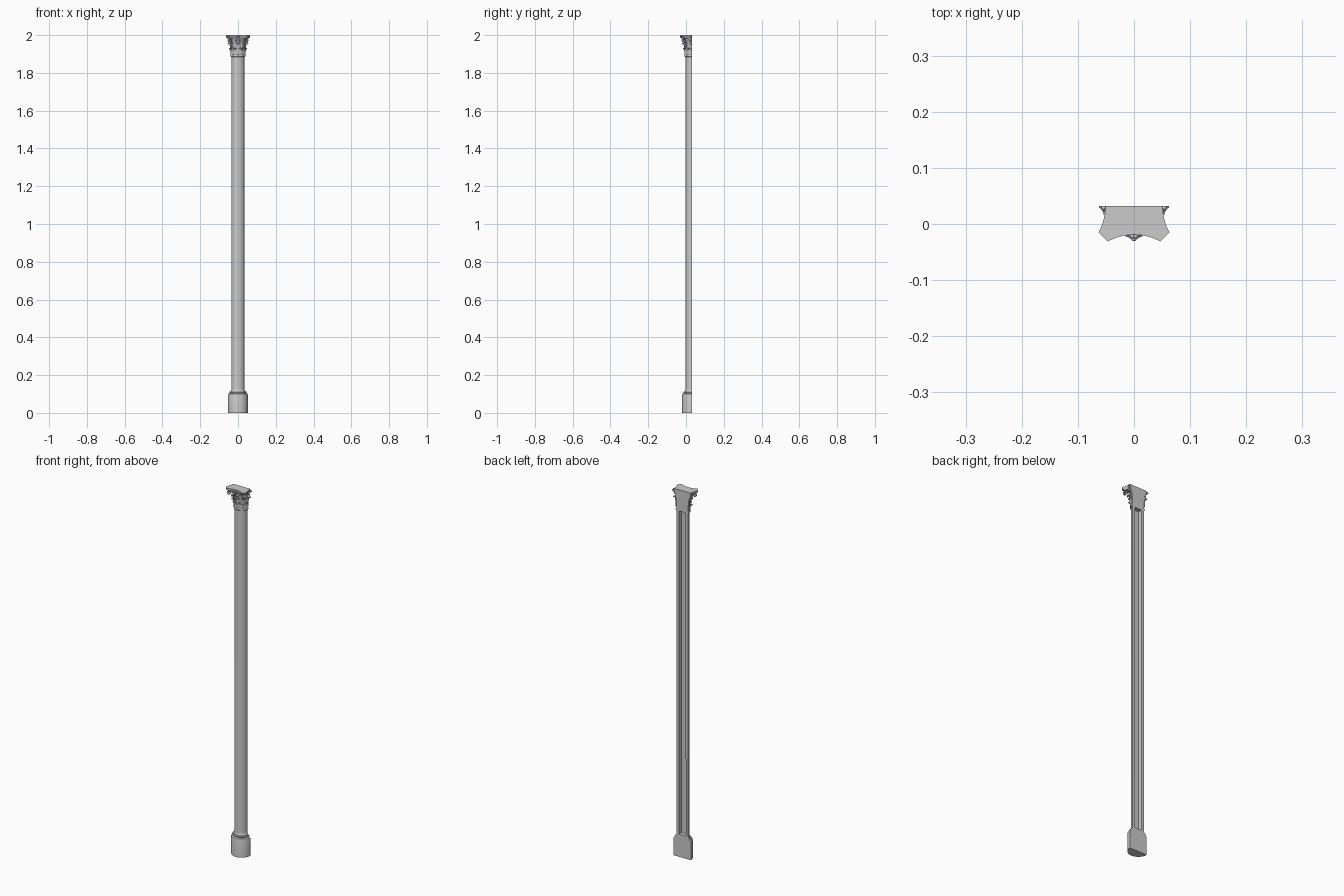
import bpy, bmesh
from math import sin, cos, pi, radians
from mathutils import Matrix, Vector

if "Cube" in bpy.data.objects:
    bpy.data.objects.remove(bpy.data.objects["Cube"])

BACK = 0.032  # y of the flat wall side; the column axis lies in this plane


def finish(bm, name, angle=35):
    """Cut away everything behind the wall plane, cap it, and make the object."""
    bmesh.ops.recalc_face_normals(bm, faces=bm.faces)
    geom = bm.verts[:] + bm.edges[:] + bm.faces[:]
    bmesh.ops.bisect_plane(bm, geom=geom, dist=1e-6, plane_co=(0, 0, 0),
                           plane_no=(0, 1, 0), clear_outer=True)
    edges = [e for e in bm.edges if e.is_boundary]
    if edges:
        bmesh.ops.holes_fill(bm, edges=edges, sides=0)
    bmesh.ops.translate(bm, verts=bm.verts, vec=(0, BACK, 0))
    bmesh.ops.recalc_face_normals(bm, faces=bm.faces)
    me = bpy.data.meshes.new(name)
    bm.to_mesh(me)
    bm.free()
    ob = bpy.data.objects.new(name, me)
    bpy.context.collection.objects.link(ob)
    bpy.ops.object.select_all(action='DESELECT')
    ob.select_set(True)
    bpy.context.view_layer.objects.active = ob
    bpy.ops.object.shade_smooth_by_angle(angle=radians(angle))
    return ob


def loft(name, rings, angle=35):
    """Solid through a stack of closed rings of equal length."""
    bm = bmesh.new()
    vs = [[bm.verts.new(p) for p in r] for r in rings]
    n = len(vs[0])
    for a, b in zip(vs, vs[1:]):
        for i in range(n):
            bm.faces.new((a[i], a[(i + 1) % n], b[(i + 1) % n], b[i]))
    bm.faces.new(vs[0][::-1])
    bm.faces.new(vs[-1])
    return finish(bm, name, angle)


def lathe(name, profile, seg=64):
    return loft(name, [[(r * cos(2 * pi * i / seg), r * sin(2 * pi * i / seg), z)
                        for i in range(seg)] for r, z in profile])


def smooth_path(pts, n):
    """Catmull-Rom samples through a few (r, z) points."""
    p = [Vector(q) for q in pts]
    p = [2 * p[0] - p[1]] + p + [2 * p[-1] - p[-2]]
    out = []
    for k in range(n + 1):
        s = k / n * (len(p) - 3)
        i = min(int(s), len(p) - 4)
        t = s - i
        a, b, c, d = p[i:i + 4]
        out.append(0.5 * (2 * b + (c - a) * t + (2 * a - 5 * b + 4 * c - d) * t * t
                          + (3 * b - a - 3 * c + d) * t ** 3))
    return out


def ribbon(name, path, width, deg, thick, cols=2, ridge=0.0, wrap=True):
    """Thick strip following an (r, z) path at one angle around the column."""
    bm = bmesh.new()
    rows = []
    for k, (r, z) in enumerate(path):
        w = width(k / (len(path) - 1))
        row = []
        for j in range(cols + 1):
            u = 2 * j / cols - 1
            rr = r + ridge * (cos(u * 3 * pi) * 0.5 - u * u)
            if wrap:
                a = u * w / max(r, 0.03)
                co = Vector((rr * cos(a), rr * sin(a), z - abs(u) * w * 0.25))
            else:
                co = Vector((rr, u * w, z))
            row.append(bm.verts.new(co))
        rows.append(row)
    for a, b in zip(rows, rows[1:]):
        for j in range(cols):
            bm.faces.new((a[j], a[j + 1], b[j + 1], b[j]))
    bmesh.ops.recalc_face_normals(bm, faces=bm.faces)
    bmesh.ops.solidify(bm, geom=bm.faces[:], thickness=thick)
    bmesh.ops.rotate(bm, verts=bm.verts, cent=(0, 0, 0),
                     matrix=Matrix.Rotation(radians(deg), 3, 'Z'))
    return finish(bm, name, 50)


# Base: tall round plinth with a stepped shoulder
lathe("base", [(0.052, 0), (0.052, 0.096), (0.051, 0.1), (0.047, 0.103), (0.044, 0.104),
               (0.0455, 0.107), (0.0455, 0.110), (0.043, 0.113), (0.039, 0.114),
               (0.037, 0.118), (0.0355, 0.123)])

# Shaft: half round with a channel down the back
outline = [(0.0355 * cos(pi + pi * i / 32), 0.0355 * sin(pi + pi * i / 32)) for i in range(33)]
outline += [(0.021, 0), (0.021, -0.024), (-0.021, -0.024), (-0.021, 0)]
loft("shaft", [[(x * s, y * s, z) for x, y in outline] for z, s in ((0.118, 1), (1.89, 0.98))])

# Capital: neck ring and bell
lathe("neck_ring", [(0.034, 1.884), (0.038, 1.885), (0.0405, 1.888), (0.0405, 1.892),
                    (0.038, 1.896), (0.035, 1.897)])
lathe("bell", [(0.0355, 1.89), (0.036, 1.93), (0.039, 1.955), (0.044, 1.972), (0.05, 1.981),
               (0.05, 1.986)])

# Abacus: concave sides with clipped corners, stepped moulding
plan = []
for q in range(4):
    for i in range(13):
        t = -0.047 + 0.094 * i / 12
        d = 0.051 + 0.012 * (t / 0.047) ** 2
        c, s = cos(q * pi / 2), sin(q * pi / 2)
        plan.append((t * c + d * s, t * s - d * c))
loft("abacus", [[(x * s, y * s, z) for x, y in plan] for z, s in
                ((1.983, 0.88), (1.987, 0.9), (1.990, 0.93), (1.9915, 0.98), (1.993, 1), (2.0, 1))])


# Two rows of curling leaves with scalloped edges
def leaf_width(w):
    return lambda t: w * (0.85 + 0.25 * t - 0.75 * t ** 4) * (0.84 + 0.16 * abs(sin(t * pi * 4.5)))


low = smooth_path([(0.038, 1.896), (0.0385, 1.912), (0.041, 1.926), (0.046, 1.933),
                   (0.050, 1.930), (0.050, 1.925)], 20)
high = smooth_path([(0.0375, 1.905), (0.0385, 1.93), (0.042, 1.95), (0.048, 1.960),
                    (0.0535, 1.957), (0.0535, 1.951)], 22)
for i in range(9):
    ribbon(f"lower_leaf_{i}", low, leaf_width(0.0125), 180 + 22.5 + 45 * (i - 1) + 22.5 - 22.5,
           0.0022, 12, 0.0014) if 0 < i < 5 else None
for i in range(5):
    ribbon(f"upper_leaf_{i}", high, leaf_width(0.0135), 180 + 45 * i, 0.0022, 12, 0.0014)


# Corner scrolls and the small inner scrolls of each face
def scroll(stem, cr, cz, rad):
    spiral = []
    for k in range(33):
        a = pi / 2 - k / 32 * 3.4 * pi
        f = rad * (1 - 0.8 * k / 32)
        spiral.append(Vector((cr + f * cos(a), cz + f * sin(a))))
    return smooth_path(stem + [tuple(spiral[0])], 10)[:-1] + spiral


big = scroll([(0.041, 1.935), (0.046, 1.96), (0.054, 1.977)], 0.063, 1.971, 0.0115)
small = scroll([(0.040, 1.945), (0.042, 1.962), (0.045, 1.974)], 0.0495, 1.972, 0.0075)
for i, deg in enumerate((225, 315)):
    ribbon(f"corner_scroll_{i}", big, lambda t: 0.0035 + 0.002 * t, deg, 0.0018, wrap=False)
for i, deg in enumerate((192, 258, 282, 348)):
    ribbon(f"inner_scroll_{i}", small, lambda t: 0.004, deg, 0.0015, wrap=False)

# Flower at the middle of each abacus face
for i, deg in enumerate((180, 270, 360)):
    bm = bmesh.new()
    bits = [(0, 0, 0.0048, 0.058)] + [(0.006 * cos(k * pi / 3), 0.0055 * sin(k * pi / 3), 0.004, 0.054)
                                      for k in range(6)]
    for y, z, r, x in bits:
        bmesh.ops.create_uvsphere(bm, u_segments=12, v_segments=8, radius=r,
                                  matrix=Matrix.Translation((x, y, 1.99 + z)))
    for v in bm.verts:
        v.co.z = min(v.co.z, 1.9995)
    bmesh.ops.rotate(bm, verts=bm.verts, cent=(0, 0, 0),
                     matrix=Matrix.Rotation(radians(deg), 3, 'Z'))
    finish(bm, f"flower_{i}")
